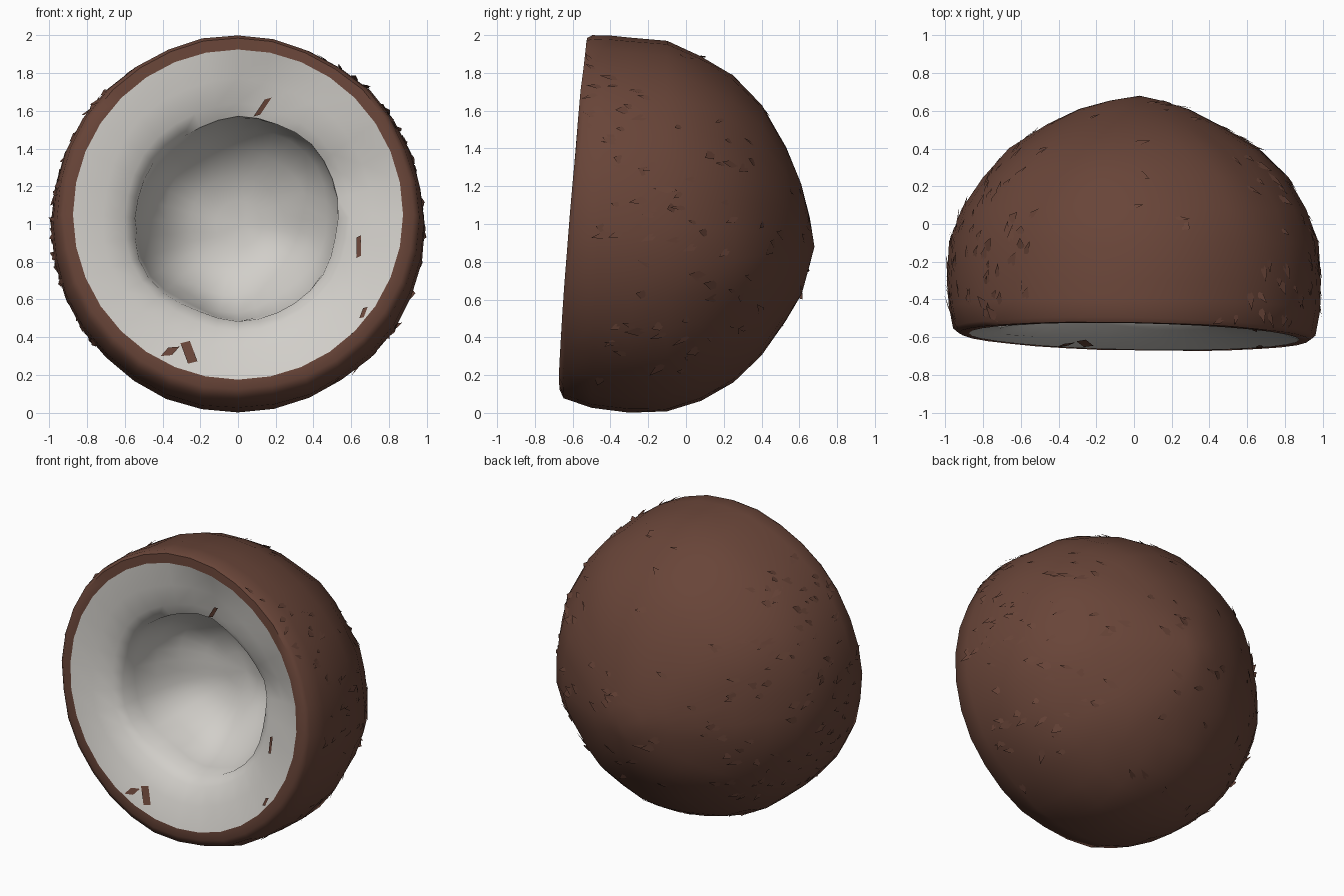
import bpy, bmesh, math, random
from mathutils import Vector, noise
from mathutils.bvhtree import BVHTree

if "Cube" in bpy.data.objects:
    bpy.data.objects.remove(bpy.data.objects["Cube"])

random.seed(7)
SEG = 32

def material(name, rgb):
    m = bpy.data.materials.new(name)
    m.diffuse_color = (*rgb, 1)
    m.use_nodes = True
    m.node_tree.nodes["Principled BSDF"].inputs["Base Color"].default_value = m.diffuse_color
    return m

brown = material("husk brown", (0.14, 0.059, 0.040))
white = material("flesh white", (0.64, 0.62, 0.585))

def point(y, r, cz, tilt, a, rough, yaw=0):
    """Point on a ring around the y axis, with a leaning plane and slight roughness."""
    v = Vector((r * math.cos(a), 0, cz + r * math.sin(a)))
    v.y = y + tilt * (v.z - 1) - yaw * v.x
    n = noise.noise(v * 3.1) * rough
    out = Vector((v.x, v.y + 0.25, v.z - 1)).normalized()
    return v + out * n

def finish(name, bm, mat, angle):
    me = bpy.data.meshes.new(name)
    bm.to_mesh(me)
    ob = bpy.data.objects.new(name, me)
    bpy.context.collection.objects.link(ob)
    me.materials.append(mat)
    bpy.ops.object.select_all(action='DESELECT')
    ob.select_set(True)
    bpy.context.view_layer.objects.active = ob
    if angle:
        bpy.ops.object.shade_smooth_by_angle(angle=math.radians(angle))
    return ob

def revolve(rings, tip_y, tip_z, shape=None):
    """Loft the rings and close them with a tip vertex."""
    bm = bmesh.new()
    rows = [[bm.verts.new(point(y, r, cz, t, 2 * math.pi * i / SEG, n, *yaw))
             for i in range(SEG)] for y, r, cz, t, n, *yaw in rings]
    tip = bm.verts.new((0.03, tip_y, tip_z))
    for i in range(SEG):
        j = (i + 1) % SEG
        for p, q in zip(rows, rows[1:]):
            bm.faces.new((p[i], p[j], q[j], q[i]))
        bm.faces.new((rows[-1][i], rows[-1][j], tip))
    if shape:
        shape(bm)
    bm.normal_update()
    return bm

# Brown shell: cut rim, then the dome back to its blunt tip
shell = revolve([
    (-0.60, 0.875, 1.05, 0.08, 0, 0.02), (-0.60, 0.93, 1.052, 0.08, 0.01, 0.02),
    (-0.575, 0.96, 1.036, 0.08, 0.01, 0.02), (-0.45, 0.985, 1.01, 0.05, 0.01, 0.01),
    (-0.30, 0.992, 0.993, 0, 0.01), (-0.10, 0.980, 0.985, 0, 0.015),
    (0.08, 0.915, 0.98, 0, 0.02), (0.25, 0.81, 0.975, 0, 0.025),
    (0.40, 0.66, 0.965, 0, 0.025), (0.53, 0.46, 0.945, 0, 0.02),
    (0.61, 0.29, 0.92, 0, 0.02), (0.655, 0.13, 0.90, 0, 0.01)], 0.68, 0.88)

# White flesh: ring sloping inwards, lip and hollow, with two dents in the lip
def dents(bm):
    for v in bm.verts:
        if v.co.y < -0.4 and math.hypot(v.co.x, v.co.z - 1.05) < 0.85:
            for x, z in ((0.12, 1.68), (0.6, 1.24)):
                d2 = (v.co.x - x) ** 2 + (v.co.z - z) ** 2
                v.co.y += 0.06 * math.exp(-d2 / 0.02)

flesh = revolve([
    (-0.60, 0.875, 1.05, 0.08, 0, 0.02), (-0.565, 0.72, 1.045, 0.07, 0.02),
    (-0.52, 0.60, 1.035, 0.04, 0.02), (-0.47, 0.54, 1.03, 0.02, 0.04),
    (-0.36, 0.535, 1.03, 0.0, 0.05), (-0.22, 0.48, 1.025, 0, 0.06),
    (-0.09, 0.38, 1.02, 0, 0.06), (0.0, 0.25, 1.01, 0, 0.05),
    (0.035, 0.12, 1.0, 0, 0.04)], 0.045, 1.0, dents)

# Make sure the shell faces outwards and the flesh faces the opening
def orient(bm, sign):
    total = sum(f.normal.dot(f.calc_center_median() - Vector((0, -0.4, 1.02)))
                for f in bm.faces)
    if total * sign < 0:
        bmesh.ops.reverse_faces(bm, faces=bm.faces)
        bm.normal_update()

orient(shell, 1)
orient(flesh, -1)
flesh_tree = BVHTree.FromBMesh(flesh)

# Husk flakes: small torn slivers lifted off the shell, densest on the sides
flakes = bmesh.new()
faces = [f for f in shell.faces if f.calc_center_median().y > -0.5 and len(f.verts) == 4]
for _ in range(520):
    f = random.choice(faces)
    c = f.calc_center_median()
    side = abs(c.x) > 0.55 and c.z > 0.25
    if c.z < 0.1 or c.z > 1.9 or (not side and random.random() < 0.85):
        continue
    a, b = random.random(), random.random()
    v = [w.co for w in f.verts]
    p = v[0].lerp(v[1], a).lerp(v[3].lerp(v[2], a), b)
    n = f.normal
    t = n.cross(Vector((random.uniform(-.5, .5), random.uniform(-.5, .5), 1))).normalized()
    u = n.cross(t)
    ln, wd = random.uniform(0.05, 0.12), random.uniform(0.01, 0.03)
    flakes.faces.new([flakes.verts.new(q) for q in (
        p - t * ln * 0.5 - n * 0.005, p + u * wd + n * 0.006,
        p + t * ln * 0.6 + n * random.uniform(0.005, 0.02), p - u * wd + n * 0.003)])
flakes.normal_update()

# Brown skin scraps lying on the cut face: x, z, half width, half height, lean
scraps = bmesh.new()
for x, z, w, h, s in ((-0.26, 0.32, .025, .06, -.02), (-0.36, 0.325, .03, .025, .02),
                      (0.64, 0.88, .012, .06, 0), (0.13, 1.62, .018, .05, .03),
                      (0.665, 0.53, .012, .03, .01), (0.61, 0.41, .014, .016, .01)):
    ring = []
    for dx, dz in ((-w - s, -h), (w - s, -h * .8), (w + s, h), (-w + s, h * .8)):
        hit = flesh_tree.ray_cast(Vector((x + dx, -2, z + dz)), Vector((0, 1, 0)))[0]
        y = hit.y if hit else -0.62
        ring.append(scraps.verts.new((x + dx, y - 0.008, z + dz)))
    scraps.faces.new(ring)

finish("coconut_shell", shell, brown, 50)
finish("coconut_flesh", flesh, white, 50)
finish("husk_flakes", flakes, brown, 0)
finish("skin_scraps", scraps, brown, 0)
